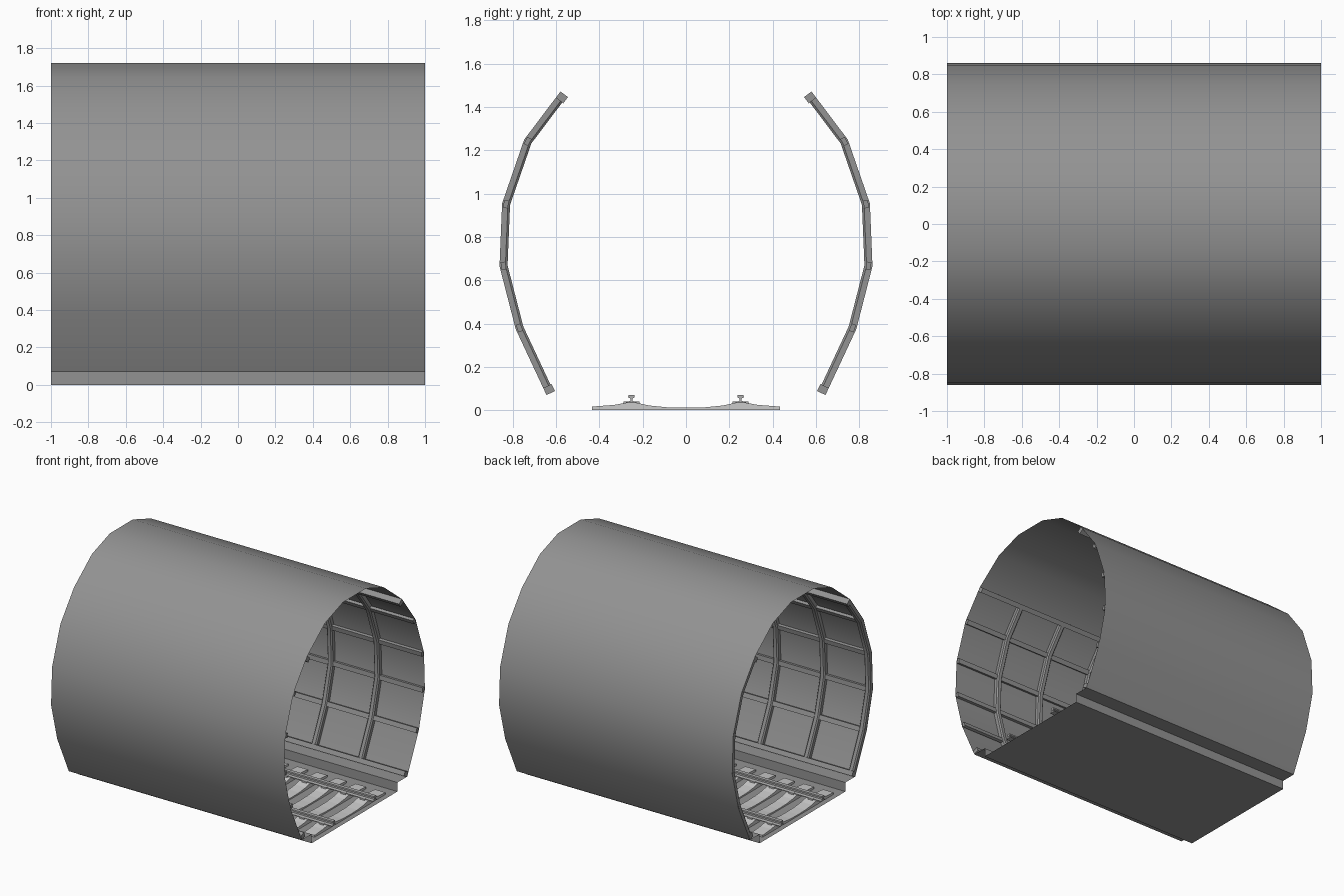
import bpy, bmesh, math
from mathutils import Vector

cube = bpy.data.objects.get("Cube")
if cube:
    bpy.data.objects.remove(cube, do_unlink=True)


def material(name, value):
    m = bpy.data.materials.new(name)
    m.use_nodes = True
    colour = (value, value, value, 1)
    m.diffuse_color = colour
    m.node_tree.nodes["Principled BSDF"].inputs["Base Color"].default_value = colour
    return m


WALL = material("wall grey", 0.29)
STEEL = material("rail grey", 0.42)
CONCRETE = material("sleeper pale grey", 0.6)


def finish(name, bm, mat, closed=True, mirror=False, smooth=None):
    if closed:
        bmesh.ops.recalc_face_normals(bm, faces=bm.faces)
    me = bpy.data.meshes.new(name)
    bm.to_mesh(me)
    bm.free()
    me.materials.append(mat)
    ob = bpy.data.objects.new(name, me)
    bpy.context.collection.objects.link(ob)
    if smooth:
        bpy.ops.object.select_all(action="DESELECT")
        ob.select_set(True)
        bpy.context.view_layer.objects.active = ob
        bpy.ops.object.shade_smooth_by_angle(angle=math.radians(smooth))
    if mirror:
        mod = ob.modifiers.new("other side", "MIRROR")
        mod.use_axis = (False, True, False)
        mod.use_mirror_merge = False
    return ob


def loft(bm, rings, caps=True, loop=True):
    """Skin a list of equal point rings."""
    vs = [[bm.verts.new(p) for p in ring] for ring in rings]
    n = len(vs[0])
    for a, b in zip(vs, vs[1:]):
        for i in range(n if loop else n - 1):
            j = (i + 1) % n
            bm.faces.new((a[i], a[j], b[j], b[i]))
    if caps:
        bm.faces.new(vs[0])
        bm.faces.new(vs[-1])


def extrude_x(bm, profile, x0, x1, closed=True):
    loft(bm, [[(x, y, z) for y, z in profile] for x in (x0, x1)], closed, closed)


# half cross-section of the arch, from the foot to the crown
ARCH = [(0.645, 0.07), (0.787, 0.374), (0.862, 0.665), (0.85, 0.955),
        (0.748, 1.25), (0.582, 1.47), (0.362, 1.645), (0.14, 1.722)]
HALF = [(0.525, 0), (0.525, 0.07)] + ARCH

# tunnel skin: one thin sheet including ledges and floor
bm = bmesh.new()
section = HALF + [(-y, z) for y, z in reversed(HALF)]
vs = [[bm.verts.new((x, y, z)) for y, z in section] for x in (-1, 1)]
for i in range(len(section)):
    j = (i + 1) % len(section)
    bm.faces.new((vs[0][j], vs[0][i], vs[1][i], vs[1][j]))
finish("tunnel_skin", bm, WALL, smooth=30)

# inward normals and mitres along the ribbed part of the wall
WALL_PATH = [Vector(p) for p in ARCH[:6]]
DIRS = [(b - a).normalized() for a, b in zip(WALL_PATH, WALL_PATH[1:])]
frames = []
for i, p in enumerate(WALL_PATH):
    before, after = DIRS[max(i - 1, 0)], DIRS[min(i, len(DIRS) - 1)]
    tangent = (before + after).normalized()
    inward = Vector((-tangent.y, tangent.x))
    frames.append((p, tangent, inward / tangent.dot(before)))

# curved ribs with a chamfered section (across, depth)
RIB = [(-0.022, 0.001), (-0.022, 0.028), (-0.013, 0.038),
       (0.013, 0.038), (0.022, 0.028), (0.022, 0.001)]
bm = bmesh.new()
for x in (-0.977, -0.59, -0.19, 0.21, 0.61):
    loft(bm, [[(x + u, *(p + n * d)) for u, d in RIB] for p, t, n in frames])
finish("wall_ribs", bm, WALL, mirror=True, smooth=30)

# lengthwise stringers at every bend, heavier beams at both edges
bm = bmesh.new()
for i, (p, t, n) in enumerate(frames):
    edge = i in (0, len(frames) - 1)
    shift = 0.018 if i == 0 else (-0.015 if edge else 0)
    near, far = (0.001, 0.044) if edge else (0.008, 0.03)
    half = 0.018
    c = p + t * shift
    box = [c - t * half + n * near, c + t * half + n * near,
           c + t * half + n * far, c - t * half + n * far]
    extrude_x(bm, box, -1, 1)
finish("wall_stringers", bm, WALL, mirror=True)

# sleepers with raised rail seats and a shallow waist
TOP = [(0.435, 0.017), (0.33, 0.025), (0.28, 0.034), (0.22, 0.033),
       (0.17, 0.022), (0.09, 0.014)]
profile = TOP + [(0, 0.012)] + [(-y, z) for y, z in reversed(TOP)]
profile += [(-0.435, 0.002), (0.435, 0.002)]
COUNT = 12
centres = [-1 + (i + 0.5) * 2 / COUNT for i in range(COUNT)]
bm = bmesh.new()
for x in centres:
    extrude_x(bm, profile, x - 0.045, x + 0.045)
finish("sleepers", bm, CONCRETE)

# rails
SIDE = [(0.024, 0.033), (0.024, 0.038), (0.005, 0.043),
        (0.005, 0.055), (0.015, 0.059), (0.014, 0.07)]
profile = SIDE + [(-y, z) for y, z in reversed(SIDE)]
bm = bmesh.new()
extrude_x(bm, [(0.252 + y, z) for y, z in profile], -1, 1)
finish("rails", bm, STEEL, mirror=True)

# rail clips on each sleeper
bm = bmesh.new()
for x in centres:
    for y in (0.225, 0.279):
        extrude_x(bm, [(y - 0.012, 0.028), (y + 0.012, 0.028),
                       (y + 0.009, 0.041), (y - 0.009, 0.041)], x - 0.02, x + 0.02)
finish("rail_clips", bm, STEEL, mirror=True)
